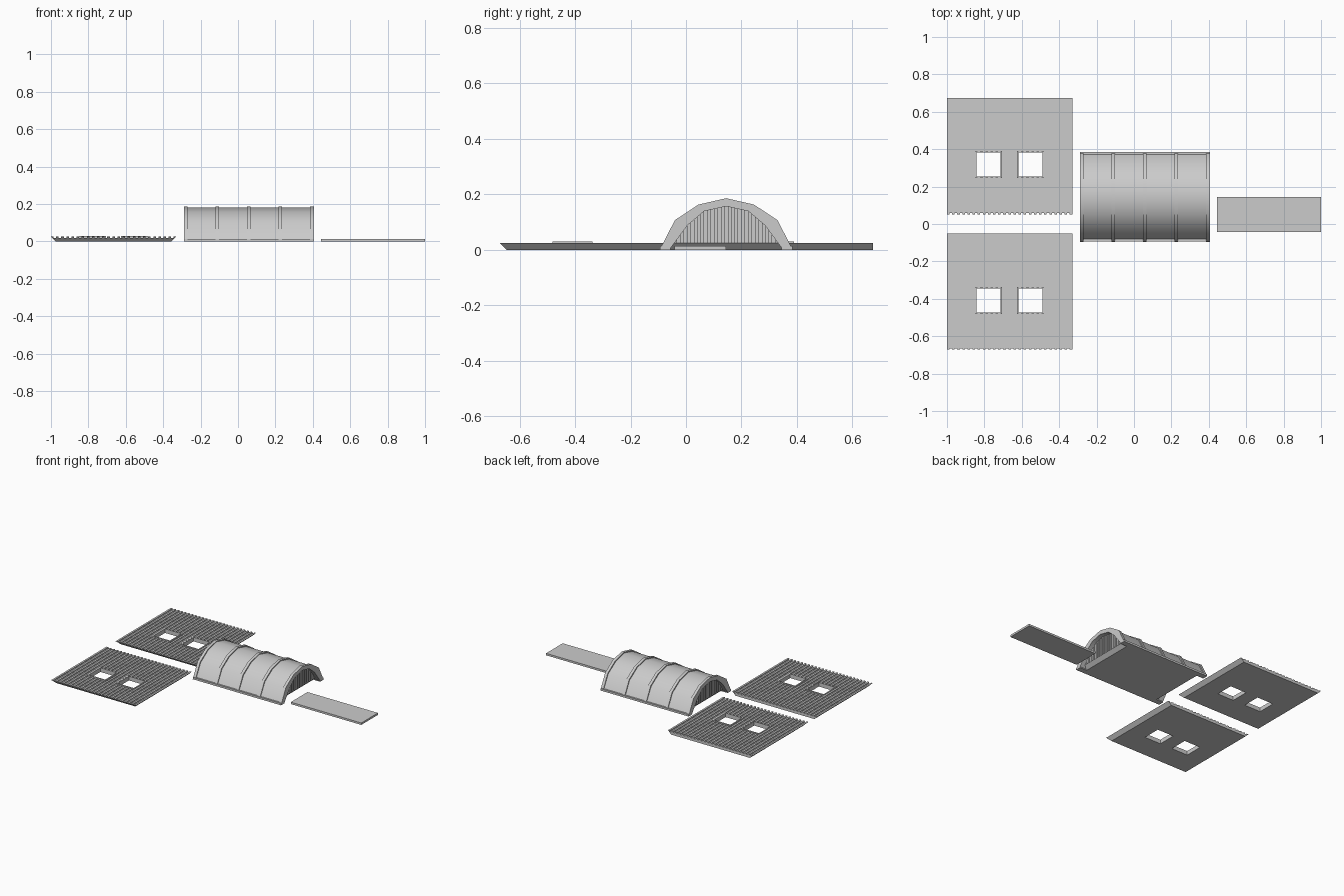
import bpy, bmesh, math
from mathutils import Vector

cube = bpy.data.objects.get("Cube")
if cube:
    bpy.data.objects.remove(cube)

grey = bpy.data.materials.new("plain grey")
grey.use_nodes = True
grey.diffuse_color = (0.6, 0.6, 0.6, 1)
grey.node_tree.nodes["Principled BSDF"].inputs["Base Color"].default_value = (0.6, 0.6, 0.6, 1)


def sweep(name, near, far, smooth=False):
    """Solid between two matching outlines."""
    bm = bmesh.new()
    a = [bm.verts.new(p) for p in near]
    b = [bm.verts.new(p) for p in far]
    bm.faces.new(a)
    bm.faces.new(b[::-1])
    n = len(a)
    for i in range(n):
        j = (i + 1) % n
        bm.faces.new((a[j], a[i], b[i], b[j]))
    bmesh.ops.recalc_face_normals(bm, faces=bm.faces)
    mesh = bpy.data.meshes.new(name)
    bm.to_mesh(mesh)
    bm.free()
    mesh.materials.append(grey)
    ob = bpy.data.objects.new(name, mesh)
    bpy.context.collection.objects.link(ob)
    if smooth:
        bpy.ops.object.select_all(action='DESELECT')
        ob.select_set(True)
        bpy.context.view_layer.objects.active = ob
        bpy.ops.object.shade_smooth_by_angle(angle=math.radians(35))
    return ob


def along_x(name, pts, x0, x1, smooth=False):
    return sweep(name, [(x0, y, z) for y, z in pts], [(x1, y, z) for y, z in pts], smooth)


def box(name, x0, x1, y0, y1, z0, z1):
    return along_x(name, [(y0, z0), (y1, z0), (y1, z1), (y0, z1)], x0, x1)


def ribbed_line(start, end, count, high, low):
    """Square ribs from start to end as (position, height) points."""
    pitch = (end - start) / (count - 0.5)
    pts = []
    for i in range(count):
        s = start + i * pitch
        pts += [(s, high), (s + pitch / 2, high)]
        if i < count - 1:
            pts += [(s + pitch / 2, low), (s + pitch, low)]
    return pts


# Ribbed wall panels with mitred edges, window holes and frames
T = 0.025
LEFT, RIGHT = -1.0, -0.33
HOLE = 0.128


def wall_panel(side, y0, y1, win_y):
    profile = [(RIGHT - T, 0), (LEFT + T, 0)] + ribbed_line(LEFT, RIGHT, 25, T, T - 0.006)
    panel = sweep(side + "_wall_panel",
                  [(x, y0 + T - z, z) for x, z in profile],
                  [(x, y1, z) for x, z in profile])
    for n, wx in enumerate((-0.842, -0.617)):
        cutter = box(f"{side}_window_cutter_{n}", wx, wx + HOLE, win_y, win_y + HOLE, -0.1, 0.1)
        cutter.hide_render = True
        cutter.hide_viewport = True
        mod = panel.modifiers.new("window", 'BOOLEAN')
        mod.operation = 'DIFFERENCE'
        mod.solver = 'EXACT'
        mod.object = cutter
    bpy.context.view_layer.update()
    graph = bpy.context.evaluated_depsgraph_get()
    cut_mesh = bpy.data.meshes.new_from_object(panel.evaluated_get(graph))
    cutters = [m.object for m in panel.modifiers]
    panel.modifiers.clear()
    panel.data = cut_mesh
    for c in cutters:
        bpy.data.objects.remove(c)
    # Raised window frames
    w, z0, z1 = 0.008, 0.012, 0.029
    for n, wx in enumerate((-0.842, -0.617)):
        xe, ye = wx + HOLE, win_y + HOLE
        name = f"{side}_window_{n}_frame_"
        box(name + "right", wx - w, wx, win_y - w, ye + w, z0, z1)
        box(name + "left", xe, xe + w, win_y - w, ye + w, z0, z1)
        box(name + "front", wx, xe, win_y - w, win_y, z0, z1)
        box(name + "back", wx, xe, ye, ye + w, z0, z1)


wall_panel("back", 0.052, 0.674, 0.254)
wall_panel("front", -0.672, -0.05, -0.473)

# Flat strip
box("flat_strip", 0.445, 1.0, -0.042, 0.145, 0, 0.014)

# Arched roof: half outlines from foot to crown, mirrored
CY, X0, X1 = 0.145, -0.29, 0.405
OUTER = [(0.24, 0), (0.185, 0.107), (0.1, 0.163), (0, 0.186)]
INNER = [(0.205, 0), (0.14, 0.088), (0.08, 0.139), (0, 0.157)]


def arch(half, grow=0.0):
    pts = [(y + grow * (y > 0), z + grow * (z > 0)) for y, z in half]
    return [(CY + y, z) for y, z in pts] + [(CY - y, z) for y, z in pts[-2::-1]]


inner = arch(INNER)
along_x("roof_shell", arch(OUTER, -0.006) + inner[::-1], X0, X1, True)
for i in range(5):
    x = X0 + i * (X1 - X0 - 0.02) / 4
    along_x(f"roof_rib_{i}", arch(OUTER) + inner[::-1], x, x + 0.02, True)

# Foot rails along both sides of the roof
for name, s in (("back", 1), ("front", -1)):
    ya, yb = sorted((CY + s * 0.2, CY + s * 0.239))
    box(name + "_foot_rail", X0, X1, ya, yb, 0, 0.014)

# Recessed core, with a floor whose ends are mitred
E0, E1 = X0 + 0.03, X1 - 0.03
core = [(y, max(z, T)) for y, z in arch(INNER, 0.008)]
along_x("end_wall_core", core, E0 + 0.006, E1 - 0.006)
floor = [(E0 + T, 0), (E1 - T, 0), (E1, T), (E0, T)]
sweep("floor", [(x, CY - 0.205, z) for x, z in floor], [(x, CY + 0.205, z) for x, z in floor])


def inner_height(d):
    """Height of the inner arch at distance d from its middle."""
    for (ya, za), (yb, zb) in zip(INNER, INNER[1:]):
        if yb <= d <= ya:
            return za + (zb - za) * (ya - d) / (ya - yb)
    return 0


# Upright ribs on both end walls
COUNT = 16
pitch = 0.38 / (COUNT - 0.5)
for i in range(COUNT):
    d0 = -0.19 + i * pitch
    d1 = d0 + pitch / 2
    h0, h1 = (max(inner_height(abs(d)) + 0.004, T + 0.001) for d in (d0, d1))
    pts = [(CY + d0, T), (CY + d1, T), (CY + d1, h1), (CY + d0, h0)]
    along_x(f"end_wall_rib_right_{i}", pts, E0, E0 + 0.01)
    along_x(f"end_wall_rib_left_{i}", pts, E1 - 0.01, E1)
